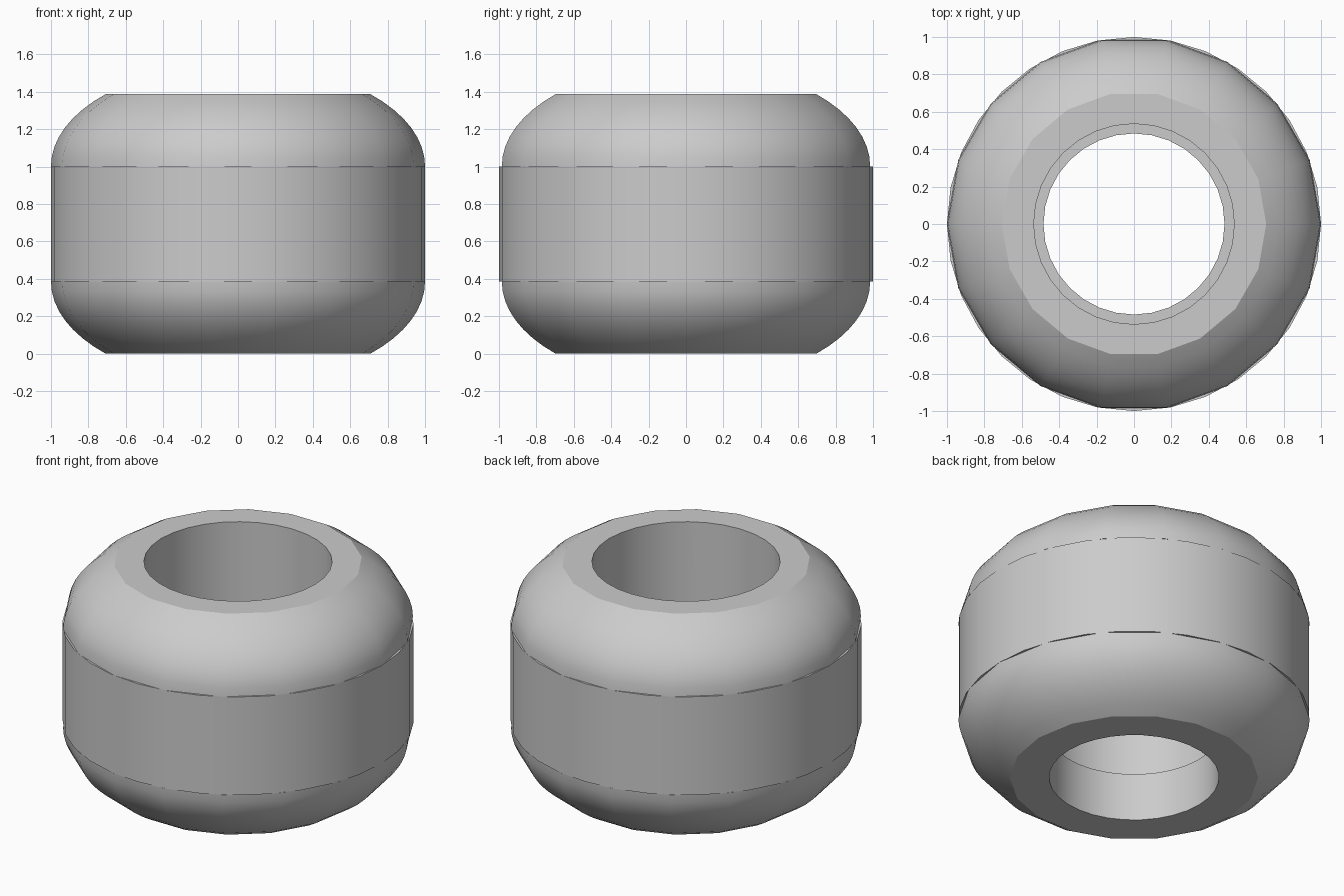
import bpy
import bmesh
from math import sin, cos, pi, radians

cube = bpy.data.objects.get("Cube")
if cube:
    bpy.data.objects.remove(cube, do_unlink=True)

HEIGHT = 1.388
BAND_LOW, BAND_HIGH = 0.386, 1.002

grey = bpy.data.materials.new("plain grey")
grey.use_nodes = True
grey.diffuse_color = (0.6, 0.6, 0.6, 1)
grey.node_tree.nodes["Principled BSDF"].inputs["Base Color"].default_value = (0.6, 0.6, 0.6, 1)


def lathe(name, profile, sides, ring=False):
    """Revolve (radius, height) points round z; a ring also closes on itself."""
    bm = bmesh.new()
    loops = [[bm.verts.new((r * cos(2 * pi * i / sides), r * sin(2 * pi * i / sides), z))
              for i in range(sides)] for r, z in profile]
    pairs = list(zip(loops, loops[1:]))
    if ring:
        pairs.append((loops[-1], loops[0]))
    else:
        bm.faces.new(loops[0])
        bm.faces.new(loops[-1])
    for a, b in pairs:
        for i in range(sides):
            j = (i + 1) % sides
            bm.faces.new((a[i], a[j], b[j], b[i]))
    bmesh.ops.recalc_face_normals(bm, faces=bm.faces)
    mesh = bpy.data.meshes.new(name)
    bm.to_mesh(mesh)
    bm.free()
    mesh.materials.append(grey)
    obj = bpy.data.objects.new(name, mesh)
    bpy.context.collection.objects.link(obj)
    return obj


def smooth(obj):
    bpy.ops.object.select_all(action='DESELECT')
    obj.select_set(True)
    bpy.context.view_layer.objects.active = obj
    bpy.ops.object.shade_smooth_by_angle(angle=radians(30))


# Rounded body: squashed sphere shoulders above and below a recessed waist
STEPS = 8
angles = [radians(45) * i / STEPS for i in range(STEPS + 1)]
rise = (HEIGHT - BAND_HIGH) / sin(radians(45))
lower = [(cos(a), BAND_LOW - rise * sin(a)) for a in reversed(angles)]
upper = [(cos(a), BAND_HIGH + rise * sin(a)) for a in angles]
waist = [(0.95, BAND_LOW), (0.95, BAND_HIGH)]
body = lathe("wheel_body", lower + waist + upper, 18)

# Stepped bore through the middle
bore = lathe("bore_cutter", [(0.484, -0.2), (0.484, 0.3), (0.536, 0.3), (0.536, HEIGHT + 0.2)], 32)
bore.hide_render = True
cut = body.modifiers.new("bore", 'BOOLEAN')
cut.object = bore
cut.solver = 'EXACT'
bpy.context.view_layer.objects.active = body
bpy.ops.object.modifier_apply(modifier=cut.name)
bpy.data.objects.remove(bore, do_unlink=True)
smooth(body)

# Straight tread band round the waist
band = lathe("tread_band", [(0.93, BAND_LOW), (1.0, BAND_LOW), (1.0, BAND_HIGH), (0.93, BAND_HIGH)], 32, ring=True)
smooth(band)
